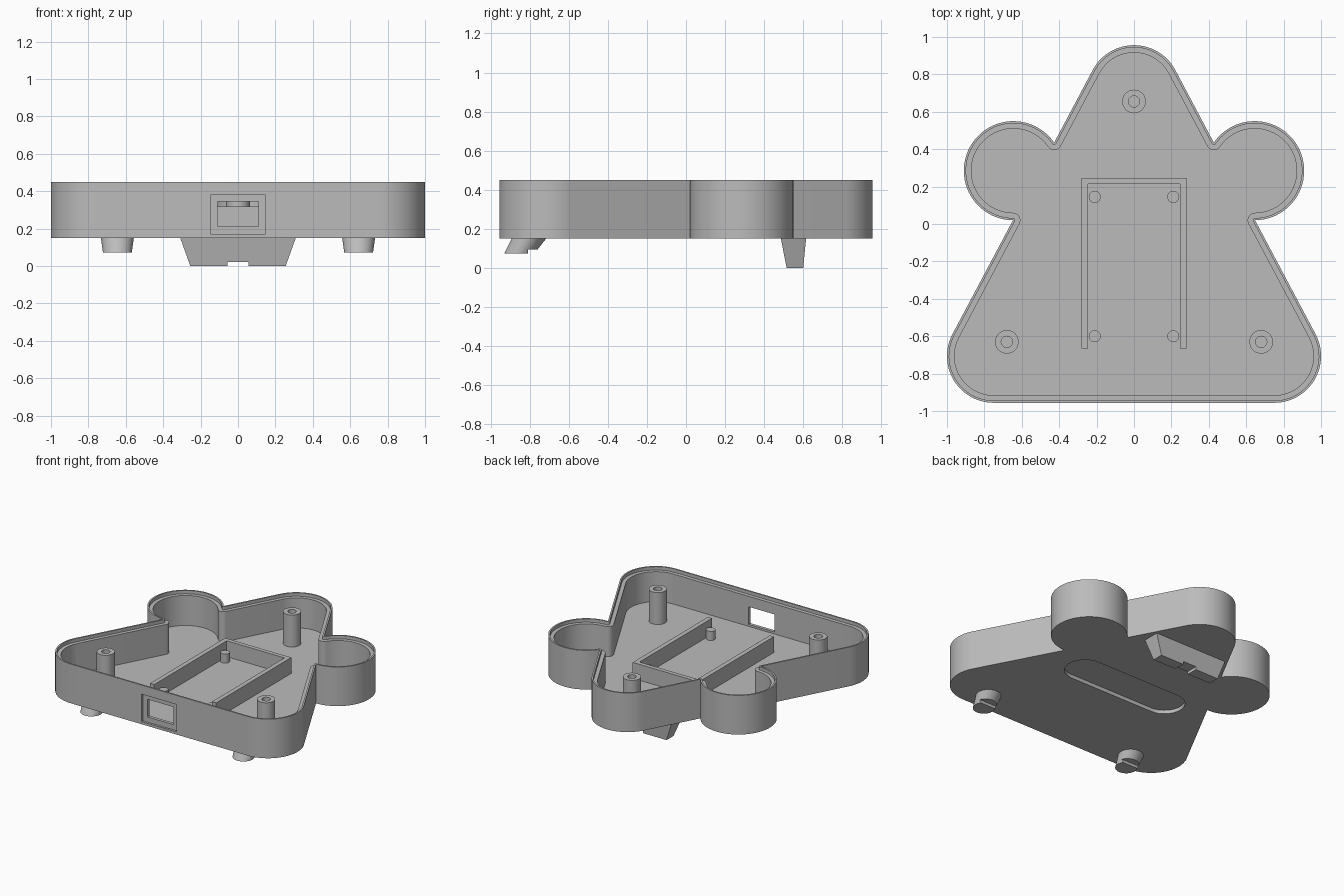
import bpy, bmesh
from math import sin, cos, pi, atan2, acos

if "Cube" in bpy.data.objects:
    bpy.data.objects.remove(bpy.data.objects["Cube"])

BASE, FLOOR, TOP = 0.15, 0.195, 0.45   # underside, inner floor and rim heights
WALL, LIP = 0.04, 0.012

grey = bpy.data.materials.new("plain grey")
grey.use_nodes = True
grey.diffuse_color = (0.5, 0.5, 0.5, 1)
grey.node_tree.nodes["Principled BSDF"].inputs["Base Color"].default_value = (0.5, 0.5, 0.5, 1)


def loft(name, loops):
    """Skin equal-length loops of points in order and cap both ends."""
    bm = bmesh.new()
    rings = [[bm.verts.new(p) for p in loop] for loop in loops]
    n = len(rings[0])
    for a, b in zip(rings, rings[1:]):
        for i in range(n):
            j = (i + 1) % n
            bm.faces.new((a[i], a[j], b[j], b[i]))
    bm.faces.new(rings[0][::-1])
    bm.faces.new(rings[-1])
    bmesh.ops.remove_doubles(bm, verts=bm.verts[:], dist=0.0001)
    bmesh.ops.recalc_face_normals(bm, faces=bm.faces[:])
    mesh = bpy.data.meshes.new(name)
    bm.to_mesh(mesh)
    bm.free()
    mesh.materials.append(grey)
    ob = bpy.data.objects.new(name, mesh)
    bpy.context.collection.objects.link(ob)
    return ob


def arc(cx, cy, r, a0, a1, n=24):
    return [(cx + r * cos(a0 + (a1 - a0) * i / n), cy + r * sin(a0 + (a1 - a0) * i / n))
            for i in range(n + 1)]


def at(points, z):
    return [(x, y, z) for x, y in points]


def circle(x, y, r, z, n=40):
    return at(arc(x, y, r, 0, 2 * pi, n)[:-1], z)


def rect(x0, x1, y0, y1, z):
    return [(x0, y0, z), (x1, y0, z), (x1, y1, z), (x0, y1, z)]


def box(name, x0, x1, y0, y1, z0, z1):
    return loft(name, [rect(x0, x1, y0, y1, z0), rect(x0, x1, y0, y1, z1)])


def activate(ob):
    bpy.ops.object.select_all(action='DESELECT')
    ob.select_set(True)
    bpy.context.view_layer.objects.active = ob


def cut(ob, cutter):
    cutter.hide_render = True
    mod = ob.modifiers.new("cut", 'BOOLEAN')
    mod.operation, mod.solver, mod.object = 'DIFFERENCE', 'EXACT', cutter
    activate(ob)
    bpy.ops.object.modifier_apply(modifier=mod.name)
    bpy.data.objects.remove(cutter)


def smooth(ob):
    activate(ob)
    bpy.ops.object.shade_smooth_by_angle()


# Outline: rounded triangle with a round lobe on each side, inset by d
CORNER_R, CORNER_X, CORNER_Y = 0.25, 0.75, 0.706
LOBE_R, LOBE_X, LOBE_Y = 0.265, 0.645, 0.285
slant = atan2(CORNER_X, 2 * CORNER_Y)
gap = CORNER_R + sin(slant) * CORNER_Y - cos(slant) * LOBE_X - sin(slant) * LOBE_Y
spread = acos(gap / LOBE_R)


def outline(d):
    low, high = slant - spread, slant + spread
    notch = [(LOBE_X + LOBE_R * cos(a), LOBE_Y + LOBE_R * sin(a)) for a in (low, high)]
    half = arc(CORNER_X, -CORNER_Y, CORNER_R - d, -pi / 2, slant)
    half += arc(*notch[0], -d, slant, low, 10)
    half += arc(LOBE_X, LOBE_Y, LOBE_R - d, low, high, 48)
    half += arc(*notch[1], -d, high, slant, 10)
    half += arc(0, CORNER_Y, CORNER_R - d, slant, pi / 2)
    return half + [(-x, y) for x, y in reversed(half)]


# Open tray with a stepped rim
profile = [(0, BASE), (0, TOP), (LIP, TOP), (LIP, TOP - 0.025), (WALL, TOP - 0.025), (WALL, FLOOR)]
tray = loft("tray", [at(outline(d), z) for d, z in profile])

# Port window with a shallow pocket around it, in the front wall
cut(tray, box("pocket_cutter", -0.148, 0.148, -1.1, -0.94, 0.17, 0.38))
cut(tray, box("window_cutter", -0.11, 0.11, -1.1, -0.88, 0.21, 0.345))

# Rounded slot recessed into the underside
slot = arc(0.36, -0.1, 0.143, -pi / 2, pi / 2) + arc(-0.36, -0.1, 0.143, pi / 2, 3 * pi / 2)
cut(tray, loft("slot_cutter", [at(slot, 0.1), at(slot, BASE + 0.028)]))
smooth(tray)

# Three-sided rail around the circuit board bay
rail = [(-0.28, -0.665), (-0.28, 0.245), (0.28, 0.245), (0.28, -0.665),
        (0.245, -0.665), (0.245, 0.213), (-0.245, 0.213), (-0.245, -0.665)]
loft("board_rail", [at(rail, FLOOR - 0.01), at(rail, 0.317)])

# Board pegs
for x in (-0.21, 0.21):
    for y in (-0.6, 0.145):
        smooth(loft("board_peg", [circle(x, y, 0.032, FLOOR - 0.01), circle(x, y, 0.032, 0.265)]))

# Hollow screw posts
for x, y in ((0, 0.655), (-0.68, -0.63), (0.68, -0.63)):
    smooth(loft("screw_post", [circle(x, y, 0.063, FLOOR - 0.01), circle(x, y, 0.063, 0.44),
                               circle(x, y, 0.03, 0.44), circle(x, y, 0.03, 0.22)]))

# Slanted front feet, notched at the back
for x in (-0.645, 0.645):
    foot = loft("front_foot", [circle(x, -0.853, 0.077, 0.073), circle(x, -0.8025, 0.0885, BASE + 0.003)])
    cut(foot, box("notch_cutter", x - 0.2, x + 0.2, -0.81, -0.6, 0, 0.095))
    smooth(foot)

# Tapered rear stand with a small cable notch
stand = loft("rear_stand", [rect(-0.255, 0.255, 0.515, 0.6, 0),
                            rect(-0.31, 0.31, 0.485, 0.615, BASE + 0.003)])
cut(stand, box("notch_cutter", -0.057, 0.057, 0.4, 0.7, -0.1, 0.022))
